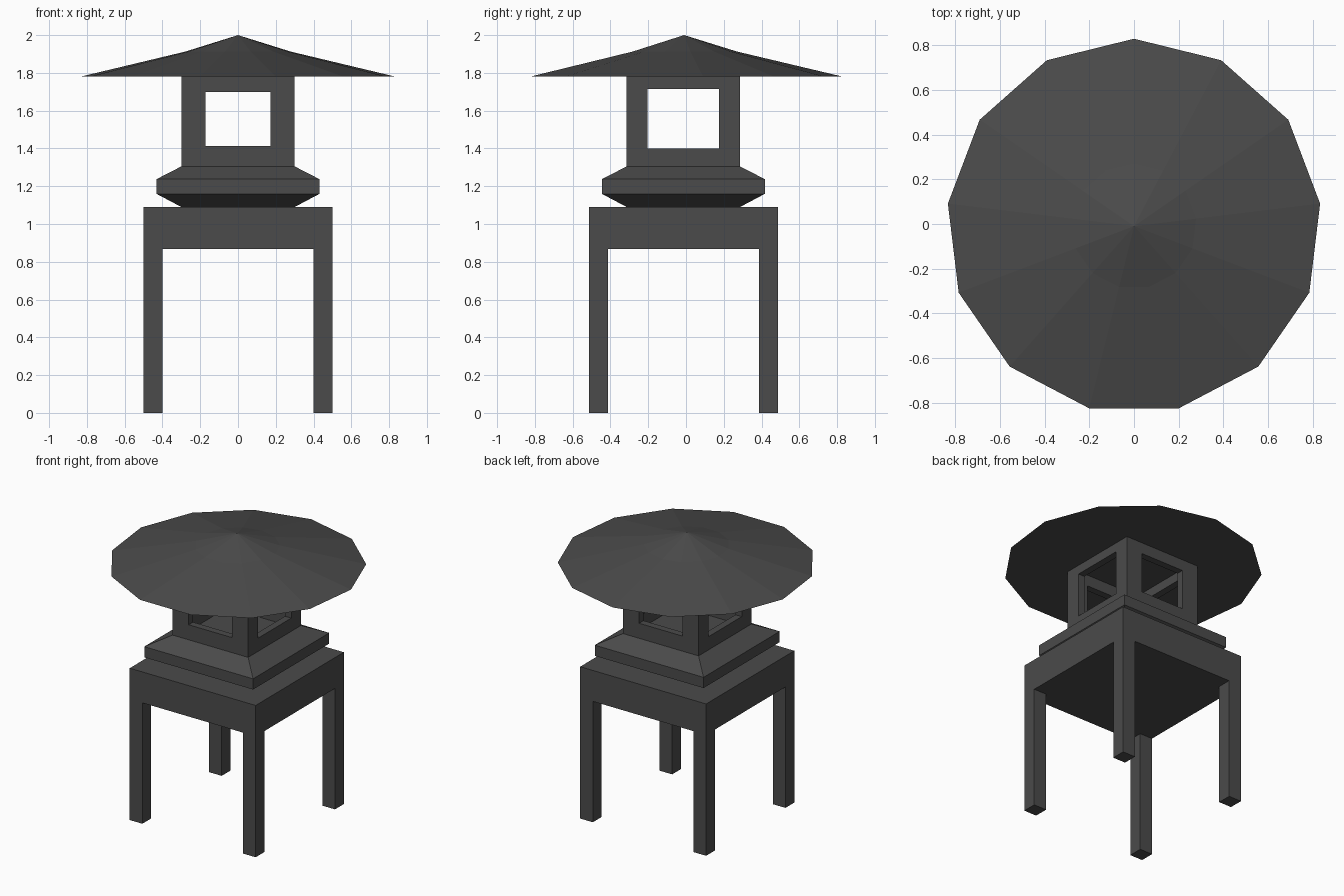
import bpy, bmesh, math
from mathutils import Vector

if "Cube" in bpy.data.objects:
    bpy.data.objects.remove(bpy.data.objects["Cube"])

CY = -0.014  # shared centre line of the square parts

stone = bpy.data.materials.new("dark grey stone")
stone.use_nodes = True
colour = (0.07, 0.07, 0.07, 1)
stone.diffuse_color = colour
stone.node_tree.nodes["Principled BSDF"].inputs["Base Color"].default_value = colour


def finish(name, bm):
    bmesh.ops.recalc_face_normals(bm, faces=bm.faces)
    mesh = bpy.data.meshes.new(name)
    bm.to_mesh(mesh)
    bm.free()
    mesh.materials.append(stone)
    obj = bpy.data.objects.new(name, mesh)
    bpy.context.collection.objects.link(obj)
    return obj


def box(name, lo, hi):
    lo, hi = Vector(lo), Vector(hi)
    bm = bmesh.new()
    bmesh.ops.create_cube(bm, size=1)
    for v in bm.verts:
        v.co = (lo + hi) / 2 + v.co * (hi - lo)
    return finish(name, bm)


def stacked_rings(name, profile, sides, start, cy):
    """Loft regular polygons of given radius and height; radius 0 makes an apex."""
    bm = bmesh.new()
    previous = None
    for radius, z in profile:
        if radius == 0:
            ring = [bm.verts.new((0, cy, z))] * sides
        else:
            angles = [start + math.tau * i / sides for i in range(sides)]
            ring = [bm.verts.new((radius * math.cos(a), cy + radius * math.sin(a), z))
                    for a in angles]
        if previous is None:
            bm.faces.new(ring[::-1])
        else:
            for i in range(sides):
                j = (i + 1) % sides
                corners = [previous[i], previous[j], ring[j], ring[i]]
                bm.faces.new(list(dict.fromkeys(corners)))
        previous = ring
    if radius > 0:
        bm.faces.new(previous)
    return finish(name, bm)


# Table: thick top on four square legs
HALF, LEG, UNDER = 0.5, 0.1, 0.868
box("table_top", (-HALF, CY - HALF, UNDER), (HALF, CY + HALF, 1.09))
for sx, side in ((1, "left"), (-1, "right")):
    for sy, end in ((-1, "front"), (1, "back")):
        xs = sorted((sx * HALF, sx * (HALF - LEG)))
        ys = sorted((sy * HALF, sy * (HALF - LEG)))
        box(f"{end}_{side}_leg", (xs[0], CY + ys[0], 0), (xs[1], CY + ys[1], UNDER))

# Square plinth with sloped upper and lower faces
root2 = math.sqrt(2)
stacked_rings("plinth",
              [(0.3 * root2, 1.09), (0.432 * root2, 1.16),
               (0.432 * root2, 1.237), (0.3 * root2, 1.305)],
              4, math.pi / 4, CY)

# Hollow light chamber: four walls, each with a window, thickened inwards
bm = bmesh.new()
bmesh.ops.create_cube(bm, size=1)
for v in bm.verts:
    v.co = Vector((v.co.x * 0.6, CY + v.co.y * 0.6, 1.305 + (v.co.z + 0.5) * 0.475))
caps = [f for f in bm.faces if abs(f.normal.z) > 0.5]
bmesh.ops.delete(bm, geom=caps, context="FACES_ONLY")
walls = list(bm.faces)
bmesh.ops.inset_individual(bm, faces=walls, thickness=0.1)
for wall in walls:
    faces_front = abs(wall.normal.y) > 0.5
    middle = wall.calc_center_median()
    for v in wall.verts:
        if faces_front:
            v.co.x = math.copysign(0.172, v.co.x)
            v.co.z = 1.70 if v.co.z > middle.z else 1.413
        else:
            v.co.y = CY + math.copysign(0.19, v.co.y - CY)
            v.co.z = 1.715 if v.co.z > middle.z else 1.40
bmesh.ops.delete(bm, geom=walls, context="FACES_ONLY")
chamber = finish("light_chamber", bm)
thicken = chamber.modifiers.new("wall_thickness", "SOLIDIFY")
thicken.thickness = 0.05
thicken.offset = -1
thicken.use_even_offset = True

# Wide thirteen-sided roof with a steeper crown
stacked_rings("roof", [(0.84, 1.78), (0.28, 1.913), (0, 2.0)],
              13, math.pi / 2, -0.01)
